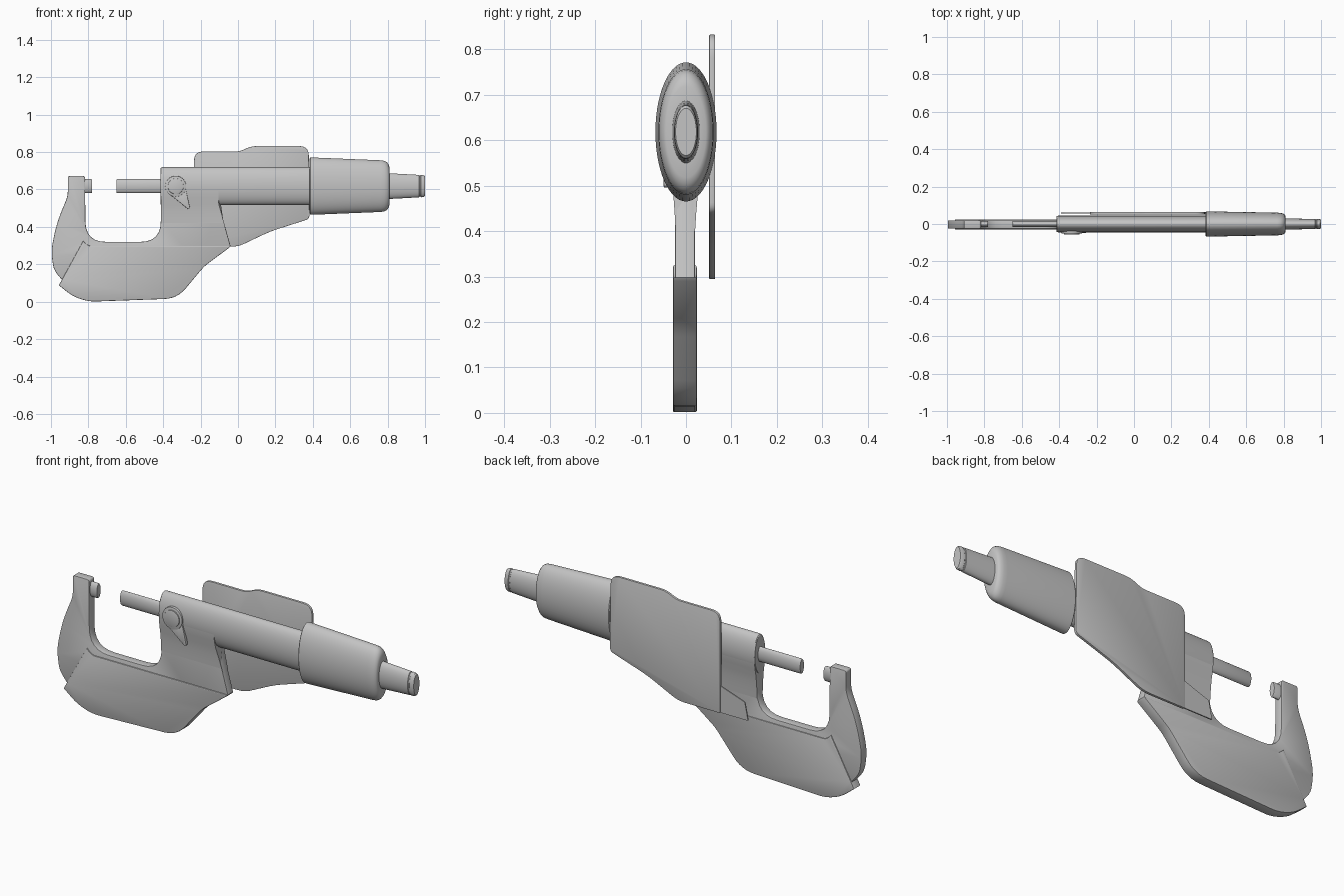
import bpy, bmesh, math
from mathutils import Vector

cube = bpy.data.objects.get("Cube")
if cube:
    bpy.data.objects.remove(cube, do_unlink=True)

AXIS_Z = 0.618     # height of the measuring axis
SQUASH = 0.44      # depth of the round parts relative to their height

metal = bpy.data.materials.new("grey_metal")
metal.use_nodes = True
GREY = (0.55, 0.55, 0.55, 1)
metal.diffuse_color = GREY
metal.node_tree.nodes["Principled BSDF"].inputs["Base Color"].default_value = GREY


def finish(name, bm):
    bmesh.ops.recalc_face_normals(bm, faces=bm.faces)
    mesh = bpy.data.meshes.new(name)
    bm.to_mesh(mesh)
    bm.free()
    mesh.materials.append(metal)
    ob = bpy.data.objects.new(name, mesh)
    bpy.context.collection.objects.link(ob)
    bpy.ops.object.select_all(action='DESELECT')
    ob.select_set(True)
    bpy.context.view_layer.objects.active = ob
    bpy.ops.object.shade_smooth_by_angle(angle=math.radians(32))
    return ob


def rounded(points, steps=6):
    """Outline of (x, z, corner radius) points with the corners rounded."""
    out = []
    for i, (x, z, r) in enumerate(points):
        p = Vector((x, z))
        if r == 0:
            out.append(p)
            continue
        a = Vector(points[i - 1][:2]) - p
        b = Vector(points[(i + 1) % len(points)][:2]) - p
        reach = min(r, a.length * 0.49, b.length * 0.49)
        start, end = p + a.normalized() * reach, p + b.normalized() * reach
        for k in range(steps + 1):
            t = k / steps
            out.append(start * (1 - t) ** 2 + p * 2 * t * (1 - t) + end * t * t)
    return out


def prism(name, points, y0, y1, bevel=0.0):
    """Plate cut to an x-z outline, with optional rounded rims."""
    bm = bmesh.new()
    outline = rounded(points)
    front = [bm.verts.new((p.x, y0, p.y)) for p in outline]
    back = [bm.verts.new((p.x, y1, p.y)) for p in outline]
    caps = [bm.faces.new(front), bm.faces.new(back[::-1])]
    n = len(outline)
    for i in range(n):
        j = (i + 1) % n
        bm.faces.new((front[i], back[i], back[j], front[j]))
    bmesh.ops.recalc_face_normals(bm, faces=bm.faces)
    if bevel:
        rims = list({e for f in caps for e in f.edges})
        bmesh.ops.bevel(bm, geom=rims, offset=bevel, segments=2,
                        profile=0.5, affect='EDGES', clamp_overlap=True)
    return finish(name, bm)


def lathe(name, profile, sides=56):
    """Oval turned part along x from (x, radius) points."""
    bm = bmesh.new()
    rings = []
    for x, r in profile:
        rings.append([bm.verts.new((x, r * SQUASH * math.cos(a), AXIS_Z + r * math.sin(a)))
                      for a in (math.tau * k / sides for k in range(sides))])
    for a, b in zip(rings, rings[1:]):
        for k in range(sides):
            m = (k + 1) % sides
            bm.faces.new((a[k], a[m], b[m], b[k]))
    bm.faces.new(rings[0])
    bm.faces.new(rings[-1])
    return finish(name, bm)


# C-shaped frame with the anvil arm on the right-hand side
prism("frame", [
    (-0.91, 0.672, 0.012), (-0.818, 0.672, 0.012), (-0.815, 0.32, 0.11),
    (-0.413, 0.32, 0.11), (-0.413, 0.65, 0), (-0.13, 0.65, 0),
    (-0.105, 0.53, 0), (-0.04, 0.298, 0), (-0.2, 0.19, 0), (-0.8, 0.08, 0),
    (-0.94, 0.115, 0), (-0.985, 0.17, 0.03), (-1.0, 0.27, 0.09),
    (-0.97, 0.42, 0.12), (-0.91, 0.565, 0.03)], -0.024, 0.02, 0.004)

# Thicker grip cover around the bottom of the frame
prism("grip_cover", [
    (-0.828, 0.325, 0), (-0.80, 0.298, 0.02), (-0.04, 0.298, 0),
    (-0.045, 0.29, 0), (-0.18, 0.19, 0.03), (-0.325, 0.017, 0.07),
    (-0.80, 0.0, 0.06), (-0.885, 0.03, 0.04), (-0.958, 0.088, 0),
    (-0.94, 0.12, 0)], -0.029, 0.024, 0.004)

# Neck blending the sleeve into the frame
half = [(0.044, 0.618), (0.0425, 0.59), (0.038, 0.555), (0.031, 0.52),
        (0.026, 0.48), (0.0225, 0.44), (0.020, 0.40)]
section = half + [(-y - 0.003 * (0.618 - z) / 0.218, z) for y, z in reversed(half)]
bm = bmesh.new()
left = [bm.verts.new((-0.413, y, z)) for y, z in section]
right = [bm.verts.new((-0.105 + 0.28 * max(0, 0.53 - z), y, z)) for y, z in section]
bm.faces.new(left)
bm.faces.new(right[::-1])
for i in range(len(section)):
    j = (i + 1) % len(section)
    bm.faces.new((left[i], left[j], right[j], right[i]))
finish("sleeve_neck", bm)

# Turned parts on the measuring axis
lathe("anvil", [(-0.84, 0.038), (-0.784, 0.038), (-0.78, 0.035)])
lathe("spindle", [(-0.65, 0.035), (-0.646, 0.038), (-0.40, 0.038)])
lathe("sleeve", [(-0.415, 0.094), (-0.412, 0.099), (-0.405, 0.101), (0.40, 0.101)])
lathe("thimble", [(0.383, 0.146), (0.387, 0.153), (0.40, 0.153), (0.765, 0.138),
                  (0.783, 0.135), (0.797, 0.127), (0.806, 0.114), (0.81, 0.10),
                  (0.811, 0.06)])
lathe("ratchet_knob", [(0.80, 0.069), (0.82, 0.068), (0.968, 0.060), (0.970, 0.056),
                       (0.976, 0.056), (0.978, 0.060), (0.994, 0.058), (1.0, 0.052)])

# Flat display plate behind the sleeve and its small thin wedge
prism("back_plate", [
    (-0.235, 0.803, 0.05), (0.01, 0.803, 0.03), (0.07, 0.832, 0.04),
    (0.378, 0.832, 0.05), (0.382, 0.443, 0.02), (0.17, 0.375, 0.05),
    (0.0, 0.294, 0.04), (-0.235, 0.294, 0.005)], 0.051, 0.064, 0.002)
prism("back_plate_wedge", [
    (-0.225, 0.435, 0), (-0.372, 0.385, 0.01), (-0.39, 0.296, 0),
    (-0.225, 0.296, 0)], 0.055, 0.061)

# Locking lever: round hub, raised cap and pointed handle
cx, cz = -0.333, 0.617


def disc(name, radius, y0, y1, bevel):
    prism(name, [(cx + radius * math.cos(math.tau * k / 40),
                  cz + radius * math.sin(math.tau * k / 40), 0) for k in range(40)],
          y0, y1, bevel)


disc("lock_hub", 0.056, -0.051, -0.03, 0.002)
disc("lock_cap", 0.042, -0.056, -0.045, 0.002)
prism("lock_handle", [
    (cx - 0.035, cz - 0.04, 0), (cx + 0.02, cz - 0.03, 0), (cx + 0.053, cz - 0.012, 0),
    (-0.256, 0.50, 0.006), (-0.266, 0.494, 0.006)], -0.049, -0.034, 0.002)
